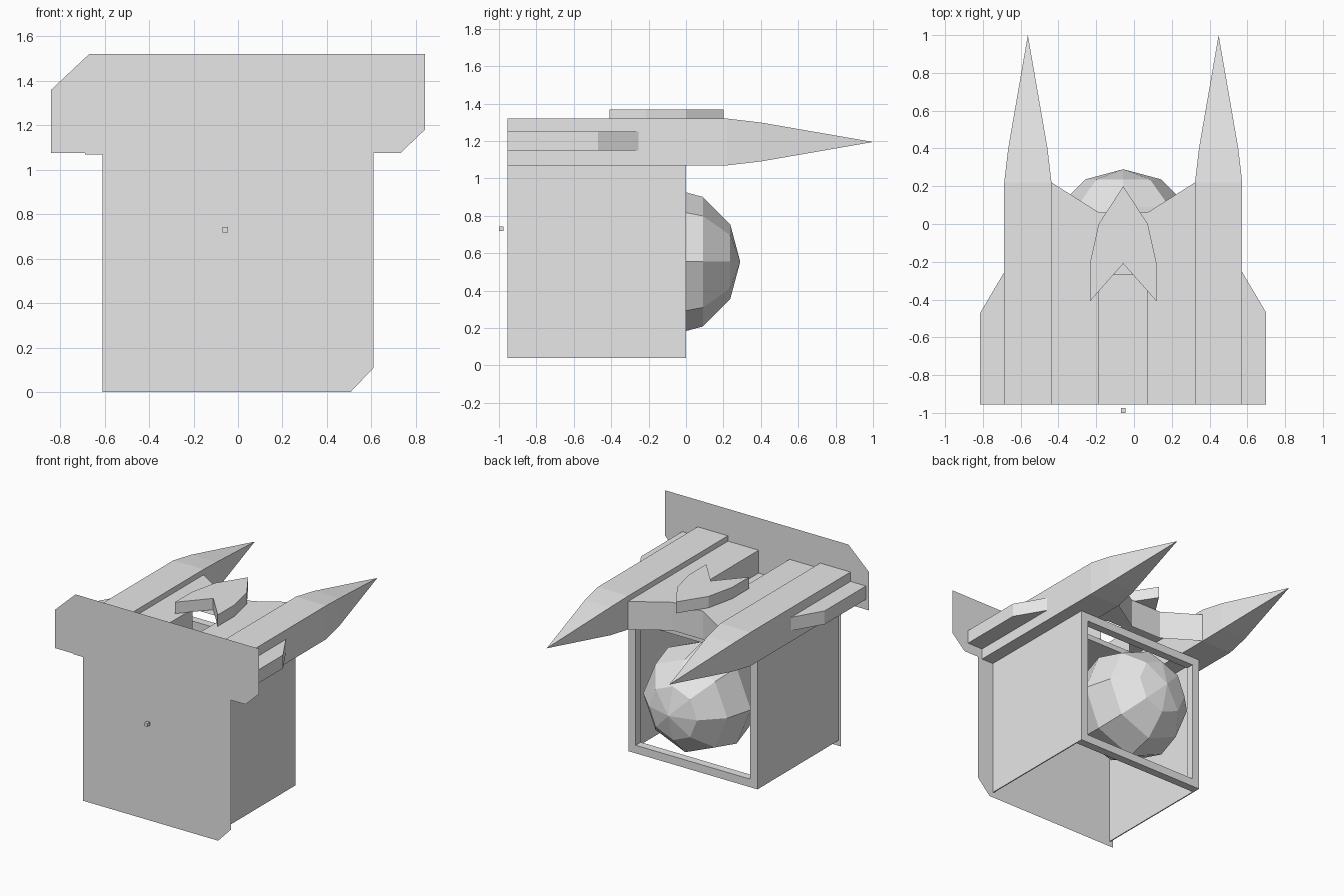
import bpy, bmesh, math
from mathutils import Matrix

if "Cube" in bpy.data.objects:
    bpy.data.objects.remove(bpy.data.objects["Cube"], do_unlink=True)

CX = -0.057      # centre line of the body
BACK = -0.955    # plane of the front plate
BASE = 1.07      # underside of the top assembly

grey = bpy.data.materials.new("light grey")
grey.use_nodes = True
grey.diffuse_color = (0.8, 0.8, 0.8, 1)
grey.node_tree.nodes["Principled BSDF"].inputs["Base Color"].default_value = (0.8, 0.8, 0.8, 1)


def finish(name, bm, recalc=True):
    if recalc:
        bmesh.ops.recalc_face_normals(bm, faces=bm.faces)
    mesh = bpy.data.meshes.new(name)
    bm.to_mesh(mesh)
    bm.free()
    mesh.materials.append(grey)
    ob = bpy.data.objects.new(name, mesh)
    bpy.context.scene.collection.objects.link(ob)
    return ob


def box(name, x0, x1, y0, y1, z0, z1):
    bm = bmesh.new()
    bmesh.ops.create_cube(bm, size=1)
    bm.transform(Matrix.Translation(((x0 + x1) / 2, (y0 + y1) / 2, (z0 + z1) / 2))
                 @ Matrix.Diagonal((x1 - x0, y1 - y0, z1 - z0, 1)))
    return finish(name, bm)


def prism(name, outline, z0, z1):
    """Closed slab from a plan outline."""
    bm = bmesh.new()
    face = bm.faces.new([bm.verts.new((x, y, z0)) for x, y in outline])
    top = bmesh.ops.extrude_face_region(bm, geom=[face])["geom"]
    bmesh.ops.translate(bm, vec=(0, 0, z1 - z0),
                        verts=[v for v in top if isinstance(v, bmesh.types.BMVert)])
    return finish(name, bm)


def mirrored(half):
    """Complete a plan outline about the centre line."""
    return [(CX + x, y) for x, y in half] + [(CX - x, y) for x, y in reversed(half) if x]


# Flat front plate with clipped corners
bm = bmesh.new()
plate = [(-0.84, 1.36), (-0.84, 1.075), (-0.61, 1.075), (-0.61, 0), (0.505, 0),
         (0.61, 0.11), (0.61, 1.075), (0.73, 1.075), (0.84, 1.18), (0.84, 1.52), (-0.67, 1.52)]
bm.faces.new([bm.verts.new((x, BACK, z)) for x, z in plate])
finish("front_plate", bm, recalc=False)

# Small knob in front of the plate
box("knob", CX - 0.013, CX + 0.013, -1.0, -0.975, 0.718, 0.744)

# Open housing: two side walls and a rear frame
HALF, LOW, RIM = 0.532, 0.04, 0.06
for side, s in (("left", 1), ("right", -1)):
    x = CX + s * HALF
    box(side + "_wall", min(x, x - s * 0.008), max(x, x - s * 0.008), BACK, 0, LOW, BASE)
    box(side + "_frame_post", min(x, x - s * RIM), max(x, x - s * RIM), -RIM, 0, LOW, BASE)
for name, z in (("lower_frame_bar", LOW), ("upper_frame_bar", BASE - RIM)):
    box(name, CX - HALF + RIM, CX + HALF - RIM, -RIM, 0, z, z + RIM)

# Faceted ball with its pole facing the rear
bm = bmesh.new()
bmesh.ops.create_uvsphere(bm, u_segments=8, v_segments=6, radius=0.4)
bm.transform(Matrix.Translation((CX, -0.11, 0.555)) @ Matrix.Rotation(math.pi / 2, 4, 'X'))
finish("ball", bm)

# Long pointed prongs and their side fins
for side, s in (("left", 1), ("right", -1)):
    bm = bmesh.new()
    rings = []
    for y, r in ((BACK, 0.125), (0.22, 0.125), (0.4, 0.104)):
        rings.append([bm.verts.new((CX + s * 0.505 + r * a, y, 1.195 + r * b))
                      for a, b in ((-1, -1), (1, -1), (1, 1), (-1, 1))])
    tip = bm.verts.new((CX + s * 0.505, 1.0, 1.195))
    bm.faces.new(rings[0])
    for i in range(4):
        j = (i + 1) % 4
        for a, b in zip(rings, rings[1:]):
            bm.faces.new((a[i], a[j], b[j], b[i]))
        bm.faces.new((rings[-1][i], rings[-1][j], tip))
    finish(side + "_prong", bm)

    fin = [(0.62, BACK), (0.757, BACK), (0.757, -0.47), (0.63, -0.255), (0.62, -0.255)]
    prism(side + "_fin", [(CX + s * x, y) for x, y in fin], 1.15, 1.25)

# Hollow deck between the prongs: top sheet with a rear slot and hanging walls
TOP, SLOT = 1.28, 0.127
half = [(SLOT, -0.27), (SLOT, BACK), (0.38, BACK), (0.38, 0.22), (SLOT, 0.06)]
outline = mirrored(half)
bm = bmesh.new()
upper = [bm.verts.new((x, y, TOP)) for x, y in outline]
lower = [bm.verts.new((x, y, BASE)) for x, y in outline]
bm.faces.new(upper)
n = len(outline)
for i in range(n):
    j = (i + 1) % n
    if outline[i][1] == outline[j][1] == -0.27:
        continue                                  # slot end stays open
    bm.faces.new((upper[i], upper[j], lower[j], lower[i]))
finish("deck", bm)
box("slot_floor", CX - 0.38, CX + 0.38, BACK, -0.27, BASE, 1.11)

# Arrowhead plate on the deck
arrow = [(0, 0.2), (0.13, 0.0), (0.177, -0.21), (0.177, -0.41), (0, -0.21)]
prism("arrowhead", mirrored(arrow[:-1])[:4] + [(CX, -0.21)]
      + [(CX - x, y) for x, y in reversed(arrow[1:4])], 1.285, 1.37)
